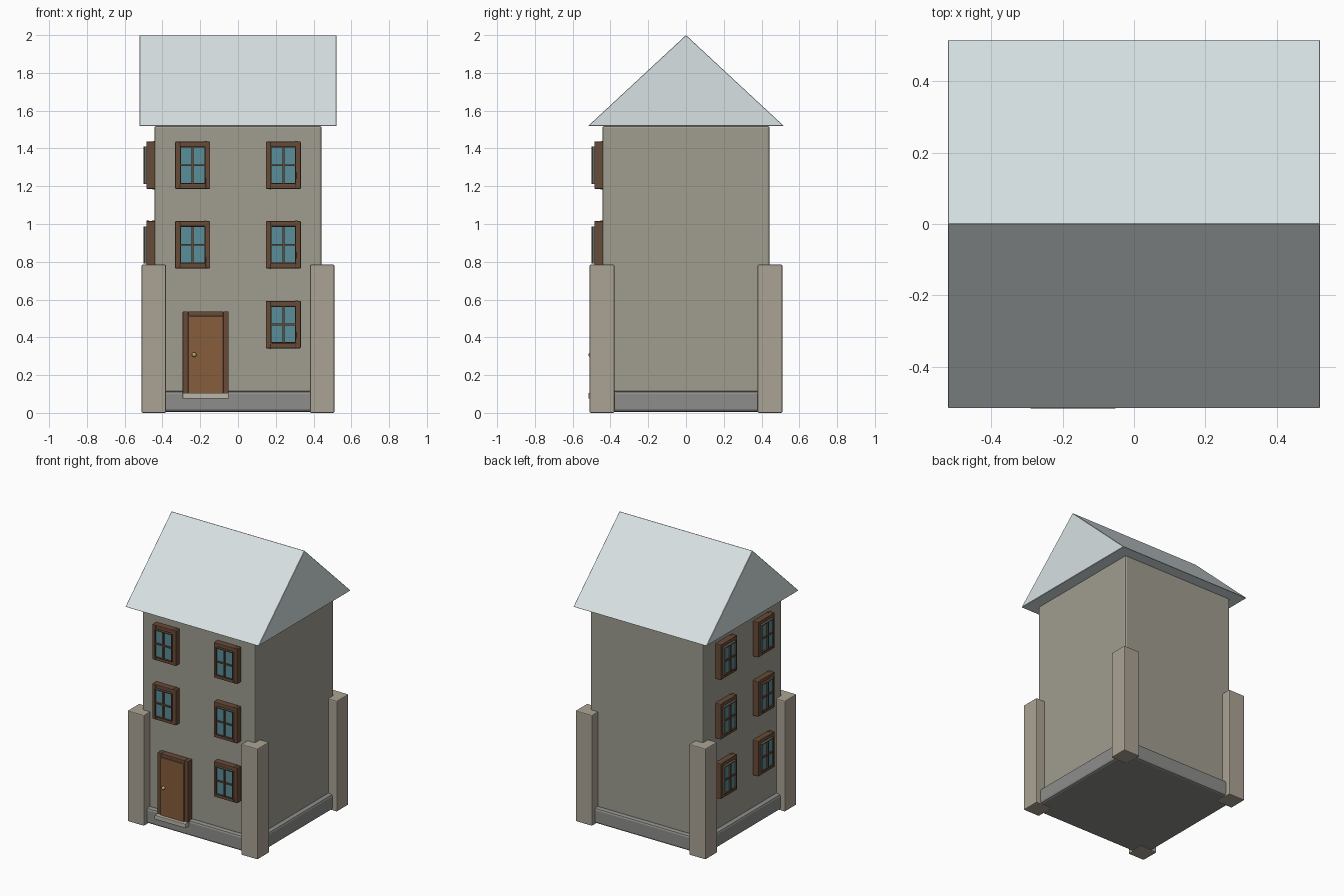
import bpy, bmesh, math
from mathutils import Matrix

if "Cube" in bpy.data.objects:
    bpy.data.objects.remove(bpy.data.objects["Cube"])


def material(name, rgb):
    m = bpy.data.materials.new(name)
    m.diffuse_color = (*rgb, 1)
    m.use_nodes = True
    m.node_tree.nodes["Principled BSDF"].inputs["Base Color"].default_value = m.diffuse_color
    return m


STONE = material("wall_stone", (0.35, 0.34, 0.28))
PILLAR = material("pillar_stone", (0.41, 0.37, 0.30))
BASE = material("plinth_grey", (0.27, 0.27, 0.26))
ROOF = material("roof_slate", (0.68, 0.75, 0.77))
FRAME = material("frame_wood", (0.14, 0.07, 0.04))
DOOR = material("door_wood", (0.24, 0.11, 0.045))
GLASS = material("window_glass", (0.10, 0.27, 0.32))
SILL = material("step_stone", (0.50, 0.47, 0.40))
BRASS = material("brass", (0.55, 0.38, 0.12))


def finish(name, bm, mat, bevel=0.0, segments=2, matrix=None):
    if matrix:
        bm.transform(matrix)
    bmesh.ops.recalc_face_normals(bm, faces=bm.faces)
    me = bpy.data.meshes.new(name)
    bm.to_mesh(me)
    bm.free()
    me.materials.append(mat)
    ob = bpy.data.objects.new(name, me)
    bpy.context.collection.objects.link(ob)
    if bevel:
        mod = ob.modifiers.new("bevel", 'BEVEL')
        mod.width, mod.segments = bevel, segments
    return ob


def add_box(bm, x, y, z):
    size = Matrix.Diagonal((x[1] - x[0], y[1] - y[0], z[1] - z[0], 1))
    centre = Matrix.Translation((sum(x) / 2, sum(y) / 2, sum(z) / 2))
    bmesh.ops.create_cube(bm, size=1, matrix=centre @ size)


def box(name, x, y, z, mat, bevel=0.0, matrix=None):
    bm = bmesh.new()
    add_box(bm, x, y, z)
    return finish(name, bm, mat, bevel, matrix=matrix)


# Main walls and plinth
box("walls", (-0.443, 0.443), (-0.443, 0.443), (0.02, 1.52), STONE, 0.012)
box("plinth", (-0.475, 0.475), (-0.475, 0.475), (0.005, 0.115), BASE, 0.015)

# Corner pillars
for sx, side in ((-1, "left"), (1, "right")):
    for sy, end in ((-1, "front"), (1, "back")):
        box("pillar_" + end + "_" + side, sorted((sx * 0.381, sx * 0.51)),
            sorted((sy * 0.379, sy * 0.51)), (0, 0.785), PILLAR, 0.006)

# Solid gable roof: triangular profile extruded along x
bm = bmesh.new()
profile = [(-0.517, 1.52), (0.517, 1.52), (0, 2.0)]
face = bm.faces.new([bm.verts.new((-0.522, y, z)) for y, z in profile])
ext = bmesh.ops.extrude_face_region(bm, geom=[face])
moved = [v for v in ext["geom"] if isinstance(v, bmesh.types.BMVert)]
bmesh.ops.translate(bm, verts=moved, vec=(1.044, 0, 0))
finish("roof", bm, ROOF, 0.002, 1)


# Windows are made facing -y, then turned onto their wall
def window(name, u, z, angle):
    mat = Matrix.Rotation(angle, 4, 'Z') @ Matrix.Translation((u, 0, z))
    w, h, iw, ih = 0.0925, 0.125, 0.067, 0.098
    bm = bmesh.new()
    for s in (-1, 1):
        add_box(bm, sorted((s * iw, s * w)), (-0.485, -0.435), (-h, h))
        add_box(bm, (-iw, iw), (-0.485, -0.435), sorted((s * ih, s * h)))
    bmesh.ops.remove_doubles(bm, verts=bm.verts, dist=0.0001)
    finish(name + "_frame", bm, FRAME, 0.004, matrix=mat)
    box(name + "_glass", (-iw, iw), (-0.489, -0.44), (-ih, ih), GLASS, matrix=mat)
    bm = bmesh.new()
    add_box(bm, (-0.005, 0.005), (-0.499, -0.48), (-ih, ih))
    add_box(bm, (-iw, iw), (-0.497, -0.48), (-0.005, 0.005))
    for s in (-1, 1):
        add_box(bm, sorted((s * (iw - 0.005), s * iw)), (-0.498, -0.48), (-ih, ih))
        add_box(bm, (-iw, iw), (-0.4985, -0.48), sorted((s * (ih - 0.005), s * ih)))
    finish(name + "_bars", bm, FRAME, matrix=mat)


for row, z in enumerate((0.467, 0.89, 1.311)):
    for s in (-1, 1):
        tag = f"{row + 1}_{'left' if s < 0 else 'right'}"
        if row or s > 0:                       # the door takes this place
            window("front_window_" + tag, s * 0.24, z, 0)
        window("side_window_" + tag, s * 0.21, z, -math.pi / 2)

# Door with frame, step and knob
bm = bmesh.new()
add_box(bm, (-0.293, -0.264), (-0.487, -0.435), (0.1, 0.537))
add_box(bm, (-0.079, -0.05), (-0.487, -0.435), (0.1, 0.537))
add_box(bm, (-0.264, -0.079), (-0.487, -0.435), (0.51, 0.537))
finish("door_frame", bm, FRAME, 0.004)
box("door", (-0.264, -0.079), (-0.495, -0.44), (0.1, 0.512), DOOR, 0.004)
box("door_step", (-0.293, -0.05), (-0.517, -0.44), (0.075, 0.105), SILL, 0.003)
bm = bmesh.new()
bmesh.ops.create_uvsphere(bm, u_segments=16, v_segments=10, radius=0.012,
                          matrix=Matrix.Translation((-0.232, -0.505, 0.308)))
for f in bm.faces:
    f.smooth = True
finish("door_knob", bm, BRASS)
